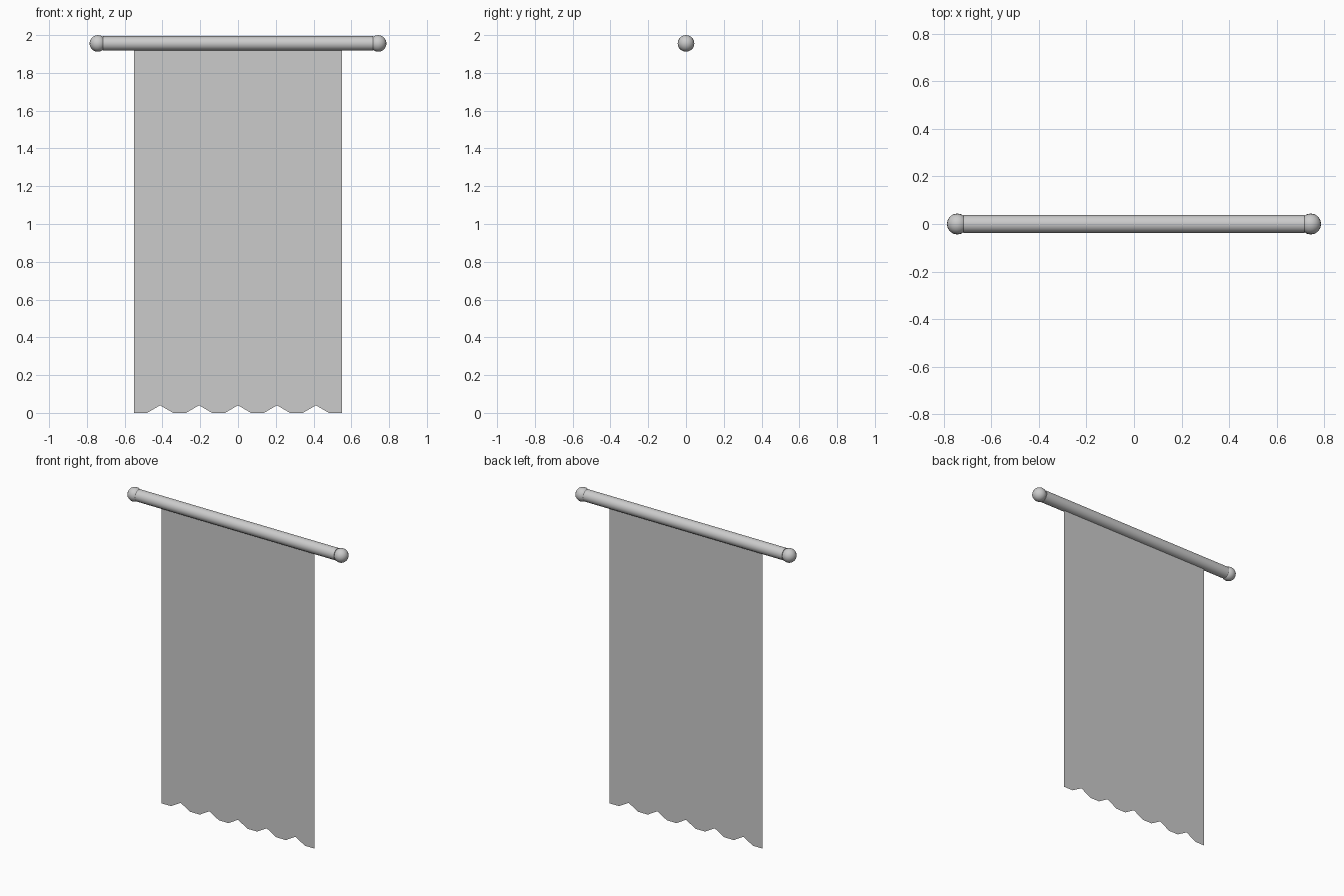
import bpy, bmesh, math

if "Cube" in bpy.data.objects:
    bpy.data.objects.remove(bpy.data.objects["Cube"])

ROD_Z = 1.956


def finish(name):
    ob = bpy.context.object
    ob.name = name
    bpy.ops.object.shade_smooth_by_angle(angle=math.radians(40))
    return ob


# Horizontal rod
bpy.ops.mesh.primitive_cylinder_add(vertices=16, radius=0.038, depth=1.43,
                                    location=(0, 0, ROD_Z),
                                    rotation=(0, math.pi / 2, 0))
finish("rod")

# Round finials on both ends
for side, label in ((-1, "left"), (1, "right")):
    bpy.ops.mesh.primitive_uv_sphere_add(segments=16, ring_count=10, radius=0.044,
                                         location=(side * 0.742, 0, ROD_Z))
    finish(label + "_finial")

# Hanging cloth: a thin sheet with a notched lower hem
STEPS, HALF, TOP = 16, 0.55, 1.935
bm = bmesh.new()
rows = []
for i in range(STEPS + 1):
    x = -HALF + 2 * HALF * i / STEPS
    hem = 0.04 if i % 3 == 2 else 0.0
    rows.append((bm.verts.new((x, 0, hem)), bm.verts.new((x, 0, TOP))))
for (a, b), (c, d) in zip(rows, rows[1:]):
    bm.faces.new((a, c, d, b))
mesh = bpy.data.meshes.new("cloth")
bm.to_mesh(mesh)
bm.free()
bpy.context.collection.objects.link(bpy.data.objects.new("cloth", mesh))
